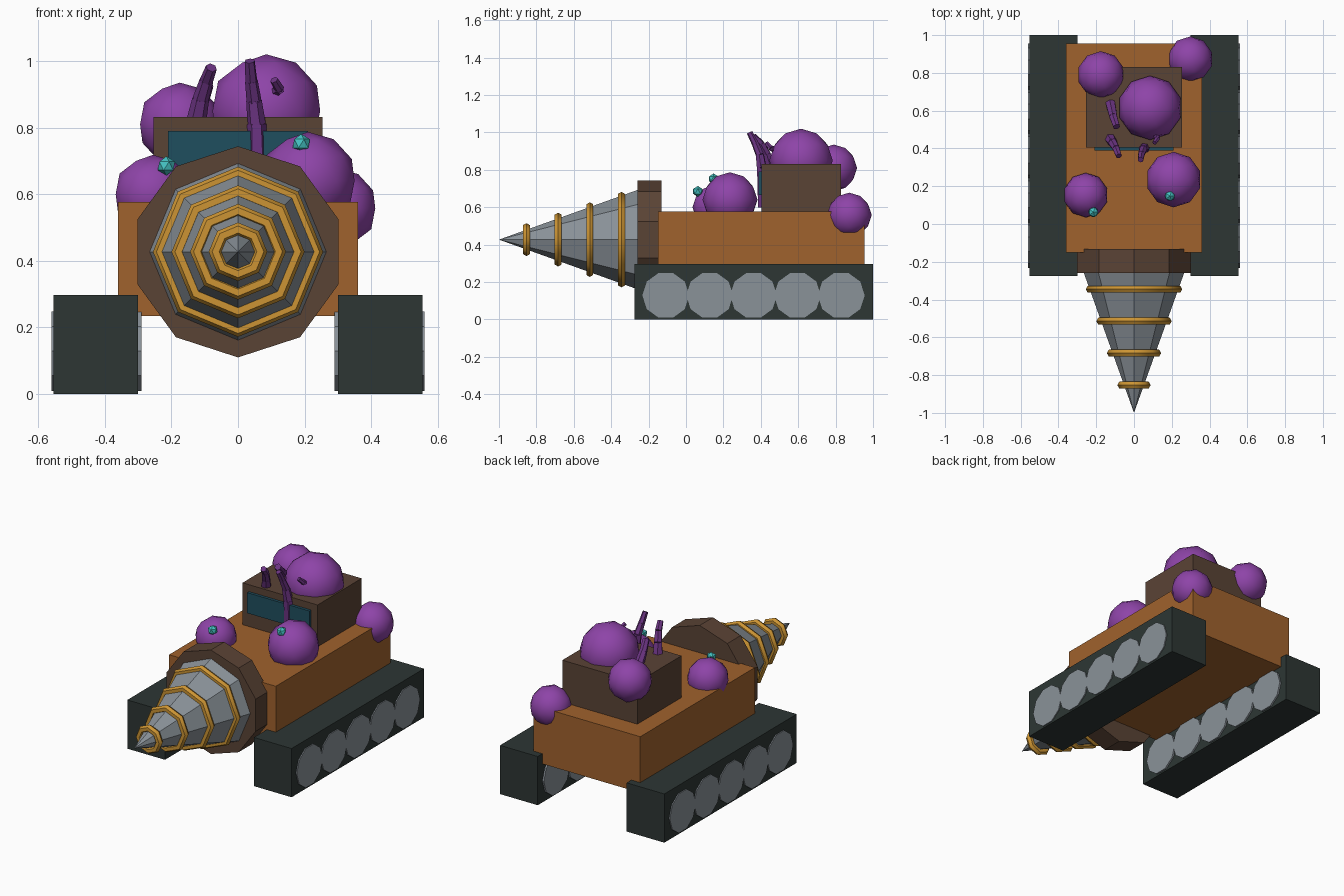
import bpy, math
from mathutils import Vector

cube = bpy.data.objects.get("Cube")
if cube:
    bpy.data.objects.remove(cube, do_unlink=True)


def material(name, hexcode):
    m = bpy.data.materials.new(name)
    m.use_nodes = True
    srgb = [int(hexcode[i:i + 2], 16) / 255 for i in (0, 2, 4)]
    col = [c / 12.92 if c <= 0.04045 else ((c + 0.055) / 1.055) ** 2.4 for c in srgb] + [1]
    m.diffuse_color = col
    m.node_tree.nodes["Principled BSDF"].inputs["Base Color"].default_value = col
    return m


ORANGE = material("rust orange", "a0622d")
BROWN = material("dark brown", "5a4335")
TRACK = material("track charcoal", "2d3634")
STEEL = material("steel grey", "8a9299")
GOLD = material("gold", "cc9433")
PURPLE = material("fungus purple", "8e44a8")
STALK = material("stalk purple", "6c3483")
CYAN = material("crystal cyan", "45c4c4")
GLASS = material("window teal", "1f4e5f")


def finish(name, mat, smooth=False):
    ob = bpy.context.object
    ob.name = name
    ob.data.materials.append(mat)
    if smooth:
        bpy.ops.object.shade_smooth_by_angle(angle=math.radians(40))
    return ob


def box(name, mat, lo, hi):
    lo, hi = Vector(lo), Vector(hi)
    bpy.ops.mesh.primitive_cube_add(size=1, location=(lo + hi) / 2)
    bpy.context.object.scale = hi - lo
    bpy.ops.object.transform_apply(location=False, rotation=False)
    return finish(name, mat)


def ball(name, mat, centre, r, sub=2, smooth=True):
    bpy.ops.mesh.primitive_ico_sphere_add(subdivisions=sub, radius=r, location=centre)
    return finish(name, mat, smooth)


def rod(name, mat, a, b, r1, r2, sides):
    a, b = Vector(a), Vector(b)
    bpy.ops.mesh.primitive_cone_add(vertices=sides, radius1=r1, radius2=r2,
                                    depth=(b - a).length, location=(a + b) / 2)
    bpy.context.object.rotation_euler = (b - a).to_track_quat("Z", "Y").to_euler()
    return finish(name, mat)


# Hull and cabin
box("hull", ORANGE, (-0.36, -0.15, 0.235), (0.36, 0.955, 0.577))
box("cabin", BROWN, (-0.253, 0.405, 0.57), (0.253, 0.83, 0.832))
box("windscreen", GLASS, (-0.21, 0.388, 0.665), (0.21, 0.406, 0.79))

# Tracks with five wheels showing on both faces
for side, s in (("left", 1), ("right", -1)):
    box(side + "_track", TRACK, (s * 0.427 - 0.127, -0.275, 0), (s * 0.427 + 0.127, 1.0, 0.297))
    for i in range(5):
        bpy.ops.mesh.primitive_cylinder_add(
            vertices=10, radius=0.1255, depth=0.27,
            location=(s * 0.425, -0.108 + i * 0.2345, 0.129), rotation=(0, math.pi / 2, 0))
        finish(f"{side}_wheel_{i + 1}", STEEL)

# Drill: collar, cone and ridges
AXIS = 0.427


def drill_part(name, mat, sides, r1, r2, back, front):
    bpy.ops.mesh.primitive_cone_add(
        vertices=sides, radius1=r1, radius2=r2, depth=back - front,
        location=(0, (back + front) / 2, AXIS), rotation=(math.pi / 2, 0, 0))
    finish(name, mat)


drill_part("drill_collar", BROWN, 10, 0.317, 0.317, -0.132, -0.26)
drill_part("drill_cone", STEEL, 8, 0.266, 0, -0.258, -1.0)
for i in range(4):
    bpy.ops.mesh.primitive_torus_add(
        major_segments=8, minor_segments=6, major_radius=0.067 + i * 0.0558, minor_radius=0.021,
        location=(0, -0.853 + i * 0.1693, AXIS), rotation=(math.pi / 2, 0, 0))
    finish(f"drill_ridge_{i + 1}", GOLD, True)

# Fungus growths
growths = {
    "front_left_growth": (0.21, 0.235, 0.64, 0.147),
    "front_right_growth": (-0.255, 0.153, 0.6, 0.118),
    "roof_growth": (0.085, 0.615, 0.85, 0.17),
    "rear_right_growth": (-0.175, 0.79, 0.81, 0.125),
    "rear_left_growth": (0.298, 0.873, 0.558, 0.12),
}
for name, (x, y, z, r) in growths.items():
    ball(name, PURPLE, (x, y, z), r)

# Crystals
ball("right_crystal", CYAN, (-0.215, 0.063, 0.685), 0.029, 1, False)
ball("left_crystal", CYAN, (0.19, 0.148, 0.752), 0.029, 1, False)

# Jointed stalks, each thinner toward the tip
stalks = {
    "tall_stalk": (0.034, [(0.062, 0.415, 0.6), (0.056, 0.405, 0.81), (0.048, 0.395, 0.88),
                           (0.04, 0.37, 0.94), (0.035, 0.34, 1.0)]),
    "roof_stalk": (0.03, [(-0.125, 0.45, 0.82), (-0.112, 0.43, 0.885),
                          (-0.095, 0.40, 0.94), (-0.08, 0.36, 0.98)]),
    "rear_stalk": (0.028, [(-0.125, 0.64, 0.82), (-0.11, 0.57, 0.88), (-0.092, 0.515, 0.93)]),
    "growth_stalk": (0.018, [(0.1, 0.5, 0.9), (0.125, 0.455, 0.915), (0.108, 0.43, 0.943)]),
}
for name, (r, pts) in stalks.items():
    for i, (a, b) in enumerate(zip(pts, pts[1:])):
        w = r * 0.82 ** i
        rod(f"{name}_{i + 1}", STALK, a, b, w, w * 0.85, 6)
